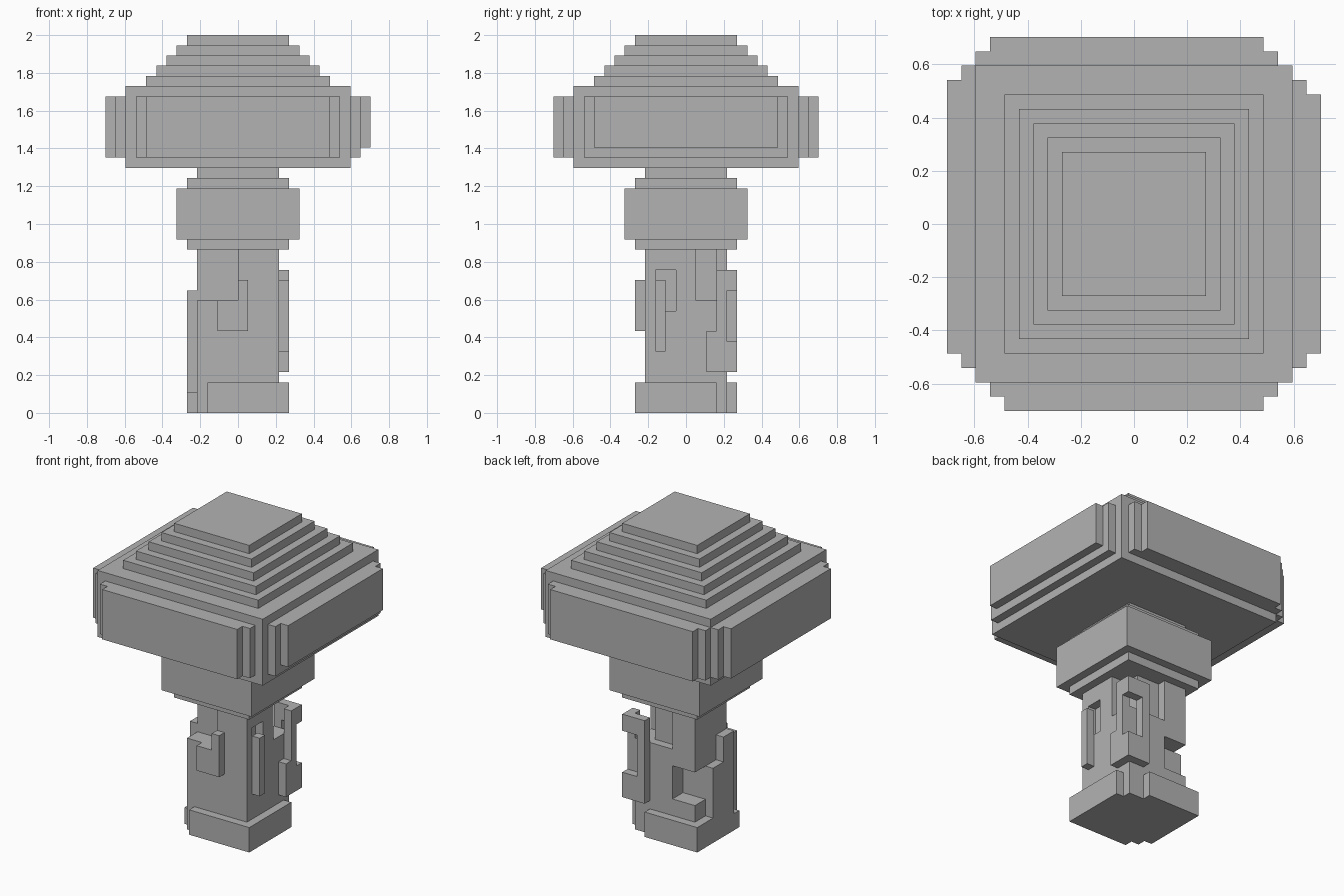
import bpy

cube = bpy.data.objects.get("Cube")
if cube:
    bpy.data.objects.remove(cube, do_unlink=True)

U = 2 / 37  # one block unit

grey = bpy.data.materials.new("stone_grey")
grey.use_nodes = True
COLOR = (0.45, 0.45, 0.45, 1)
grey.diffuse_color = COLOR
grey.node_tree.nodes["Principled BSDF"].inputs["Base Color"].default_value = COLOR

CORNERS = [(0, 3, 2, 1), (4, 5, 6, 7), (0, 1, 5, 4), (1, 2, 6, 5), (2, 3, 7, 6), (3, 0, 4, 7)]


def box(name, x, y, z):
    """Box from (min, max) spans in block units."""
    verts = [(x[i] * U, y[j] * U, z[k] * U)
             for k in (0, 1) for i, j in ((0, 0), (1, 0), (1, 1), (0, 1))]
    mesh = bpy.data.meshes.new(name)
    mesh.from_pydata(verts, [], CORNERS)
    mesh.materials.append(grey)
    obj = bpy.data.objects.new(name, mesh)
    bpy.context.collection.objects.link(obj)
    return obj


def slab(name, half, z):
    return box(name, (-half, half), (-half, half), z)


def carve(obj, cuts):
    """Cut boxes out of an object and bake the result."""
    cutters = []
    for spans in cuts:
        cutter = box("cutter", *spans)
        cutter.hide_render = True
        mod = obj.modifiers.new("carve", "BOOLEAN")
        mod.operation, mod.solver, mod.object = "DIFFERENCE", "EXACT", cutter
        cutters.append(cutter)
    bpy.context.view_layer.update()
    baked = bpy.data.meshes.new_from_object(
        obj.evaluated_get(bpy.context.evaluated_depsgraph_get()))
    obj.modifiers.clear()
    obj.data = baked
    for cutter in cutters:
        bpy.data.objects.remove(cutter, do_unlink=True)


# Shaft with worn notches
shaft = slab("shaft", 4, (0, 16))
carve(shaft, [
    ((-6, 0), (-6, -2), (11, 17)),    # front upper notch
    ((-1, 6), (3, 6), (11, 17)),      # back upper notch
    ((2, 6), (1, 3.5), (11, 17)),     # side upper notch
    ((3, 6), (-3, -1), (10, 14)),     # side slot
    ((-6, -1), (2, 6), (5, 9)),       # back lower corner notch
])

# Broken plinth around the foot of the shaft
box("plinth_front", (-3, 5), (-5, -4), (0, 3))
box("plinth_left", (4, 5), (-4, 3), (0, 3))
box("plinth_back", (-5, 2), (4, 5), (0, 3))
box("plinth_right", (-5, -4), (2, 4), (0, 3))

# Raised fragments on the shaft faces
box("right_step_low", (-5, -4), (-3, -2), (0, 2))
box("right_step_tall", (-5, -4), (-2, 0), (0, 12))
box("right_step_mid", (-5, -4), (0, 2), (0, 9))
box("front_ledge", (-2, 1), (-5, -4), (8, 11))
box("front_post", (0, 1), (-5, -4), (11, 13))
box("left_bar", (4, 5), (-3, -2), (6, 13))

# Bracket wrapped round the back left corner
box("bracket_side_post", (4, 5), (3, 4), (4, 14))
box("bracket_side_foot", (4, 5), (2, 3), (4, 8))
box("bracket_back_post", (2, 3), (4, 5), (4, 14))
for name, z in (("foot", (4, 7)), ("hook", (12, 14))):
    box("bracket_" + name, (3, 5), (4, 5), z)

# Collar and neck
for name, half, z in (("collar_lower", 5, (16, 17)), ("collar", 6, (17, 22)),
                      ("collar_upper", 5, (22, 23)), ("neck", 4, (23, 24))):
    slab(name, half, z)

# Cap with stepped roof
slab("cap", 11, (24, 32))
for i in range(5):
    slab(f"roof_step_{i + 1}", 9 - i, (32 + i, 33 + i))

# Two layered panels on each side of the cap
box("panel_front_inner", (-10, 10), (-12, -11), (25, 31))
box("panel_front_outer", (-9, 9), (-13, -12), (25, 31))
box("panel_back_inner", (-11, 10), (11, 12), (25, 31))
box("panel_back_outer", (-10, 9), (12, 13), (25, 31))
box("panel_right_inner", (-12, -11), (-10, 11), (25, 31))
box("panel_right_outer", (-13, -12), (-9, 10), (25, 31))
box("panel_left_inner", (11, 12), (-10, 10), (25, 31))
box("panel_left_outer", (12, 13), (-9, 9), (26, 31))
